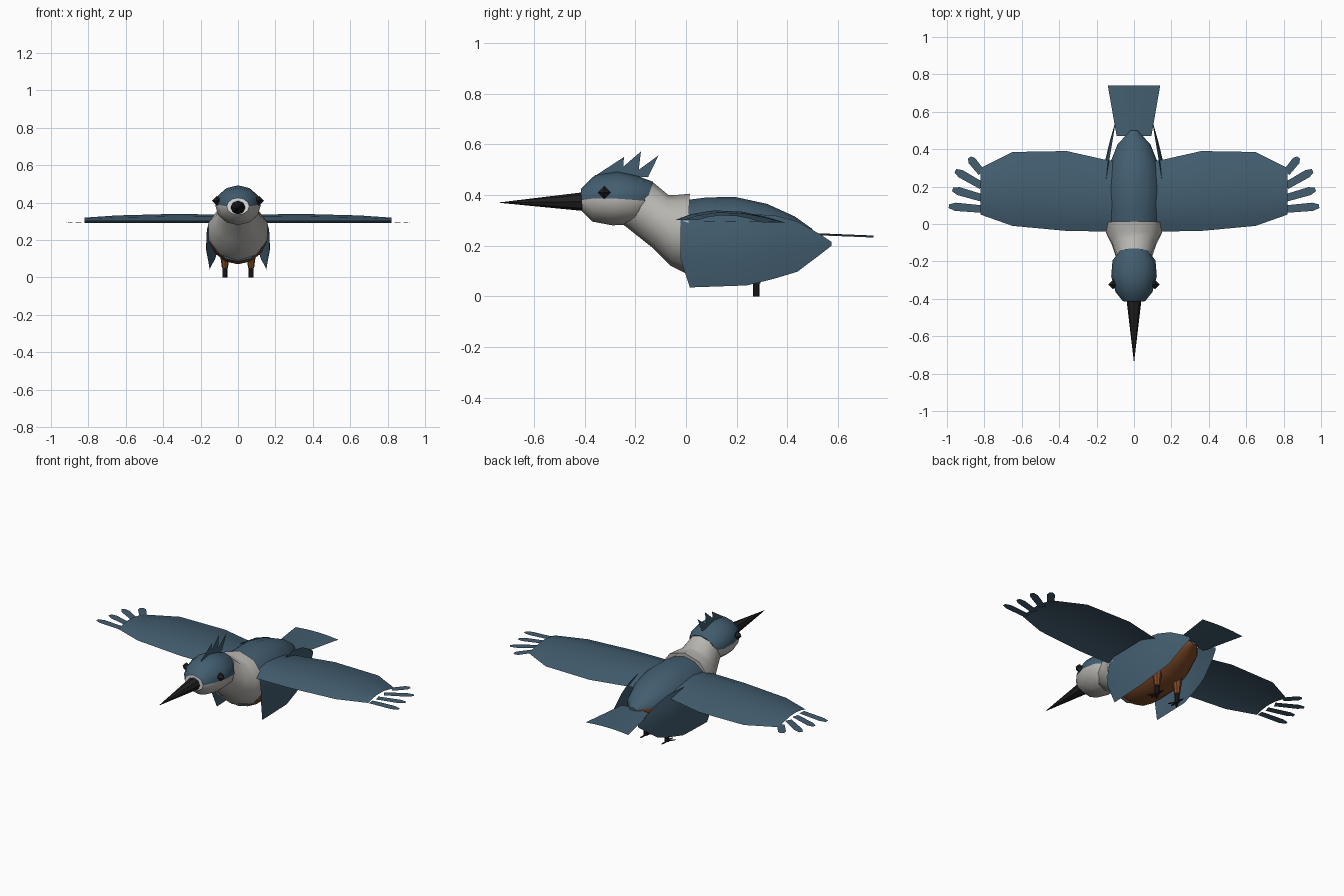
import bpy, math
from mathutils import Vector

old = bpy.data.objects.get("Cube")
if old:
    bpy.data.objects.remove(old, do_unlink=True)


def material(name, rgb):
    m = bpy.data.materials.new(name)
    m.use_nodes = True
    m.diffuse_color = (*rgb, 1)
    m.node_tree.nodes["Principled BSDF"].inputs["Base Color"].default_value = (*rgb, 1)
    return m


BLUE = material("slate blue", (0.055, 0.11, 0.16))
GREY = material("pale grey", (0.47, 0.46, 0.43))
RUST = material("rust brown", (0.2, 0.065, 0.02))
BLACK = material("soft black", (0.015, 0.014, 0.014))
WHITE = material("white", (0.85, 0.85, 0.85))


def make(name, verts, faces, mats, rule=None, smooth=40):
    """Create a mesh object; rule maps a face to a material slot."""
    mesh = bpy.data.meshes.new(name)
    mesh.from_pydata(verts, [], faces)
    obj = bpy.data.objects.new(name, mesh)
    bpy.context.collection.objects.link(obj)
    for m in mats:
        mesh.materials.append(m)
    if rule:
        for p in mesh.polygons:
            p.material_index = rule(p)
    if smooth:
        bpy.ops.object.select_all(action="DESELECT")
        obj.select_set(True)
        bpy.context.view_layer.objects.active = obj
        bpy.ops.object.shade_smooth_by_angle(angle=math.radians(smooth))
    return obj


def loft(name, rings, sides, mats, rule=None, caps=(True, True), smooth=40):
    """Skin elliptical rings given as (top y, top z, bottom y, bottom z, half width)."""
    verts = []
    for ty, tz, by, bz, w in rings:
        for k in range(sides):
            a = math.tau * k / sides
            t = (1 + math.cos(a)) / 2
            verts.append((w * math.sin(a), by + (ty - by) * t, bz + (tz - bz) * t))
    faces = []
    for r in range(len(rings) - 1):
        for k in range(sides):
            a, b = r * sides + k, r * sides + (k + 1) % sides
            faces.append((a, a + sides, b + sides, b))
    if caps[0]:
        faces.append(tuple(range(sides)))
    if caps[1]:
        faces.append(tuple(reversed(range(len(verts) - sides, len(verts)))))
    return make(name, verts, faces, mats, rule, smooth)


def sheet(name, rows, mats, smooth=40):
    """Skin equal-length rows of points into an open surface."""
    n = len(rows[0])
    faces = [(r * n + k, r * n + k + 1, (r + 1) * n + k + 1, (r + 1) * n + k)
             for r in range(len(rows) - 1) for k in range(n - 1)]
    return make(name, [p for row in rows for p in row], faces, mats, None, smooth)


# Body: blue back over a rusty belly
SIDES = 14
loft("body", [(0.0, 0.38, 0.0, 0.085, 0.15), (0.08, 0.39, 0.07, 0.07, 0.16),
              (0.19, 0.393, 0.18, 0.075, 0.158), (0.32, 0.365, 0.31, 0.115, 0.135),
              (0.43, 0.315, 0.42, 0.175, 0.09), (0.5, 0.265, 0.5, 0.235, 0.02)],
     SIDES, [BLUE, RUST],
     lambda p: 0 if p.index % SIDES in (0, 1, 2, SIDES - 3, SIDES - 2, SIDES - 1) else 1)

# Neck and flared collar
loft("neck", [(-0.13, 0.45, -0.25, 0.285, 0.09), (-0.07, 0.4, -0.13, 0.19, 0.125),
              (-0.04, 0.4, -0.06, 0.12, 0.155), (0.015, 0.405, 0.0, 0.09, 0.165)],
     10, [GREY])

# Head: blue cap above a pale throat, with white at the beak root
HEAD = [(-0.415, 0.425, -0.41, 0.335, 0.06), (-0.36, 0.478, -0.37, 0.295, 0.098),
        (-0.27, 0.492, -0.29, 0.28, 0.122), (-0.19, 0.475, -0.2, 0.285, 0.115),
        (-0.13, 0.452, -0.18, 0.3, 0.085)]
HS = 12
loft("head", HEAD, HS, [BLUE, GREY, WHITE],
     lambda p: 2 if p.index == HS * (len(HEAD) - 1)
     else (0 if p.index % HS in (0, 1, 2, 9, 10, 11) else 1))

# Beak
loft("beak", [(-0.405, 0.411, -0.405, 0.337, 0.04), (-0.735, 0.371, -0.735, 0.369, 0.001)],
     8, [BLACK])

# Crest of thin upright feathers
for i, (y0, y1, ty, tz) in enumerate([(-0.36, -0.25, -0.245, 0.55),
                                      (-0.29, -0.19, -0.178, 0.572),
                                      (-0.22, -0.15, -0.108, 0.557)]):
    make(f"crest_feather_{i + 1}", [(0, y0, 0.475), (0, y1, 0.47), (0, ty, tz)],
         [(0, 1, 2)], [BLUE], smooth=0)

# Tail fan, gently arched
sheet("tail", [[(u * w, y, z + 0.008 * (1 - u * u)) for u in (-1, -0.5, 0, 0.5, 1)]
               for y, z, w in ((0.47, 0.243, 0.093), (0.74, 0.232, 0.14))], [BLUE])

for s, side in ((1, "left"), (-1, "right")):
    # Spread wing: stations of span, front y, rear y, crest height
    rows = []
    for x, y0, y1, crest in ((0.08, -0.035, 0.33, 0.338), (0.16, -0.04, 0.345, 0.338),
                             (0.36, -0.037, 0.39, 0.34), (0.65, -0.01, 0.385, 0.332),
                             (0.82, 0.05, 0.3, 0.32)):
        row = []
        for t in (0, 0.15, 0.35, 0.6, 0.8, 1):
            edge = 0.302 - 0.01 * t
            rise = math.sin(math.pi * t ** 0.8)
            row.append((s * x, y0 + (y1 - y0) * t, edge + (crest - edge) * rise))
        rows.append(row)
    sheet(f"{side}_wing", rows, [BLUE])

    # Fingered flight feathers at the wing tip
    for i, (by, tx, ty) in enumerate(((0.275, 0.88, 0.355), (0.205, 0.955, 0.285),
                                      (0.14, 0.97, 0.185), (0.08, 0.99, 0.095))):
        base, tip = Vector((s * 0.815, by, 0.296)), Vector((s * tx, ty, 0.294))
        d = (tip - base).normalized()
        n = Vector((-d.y, d.x, 0))
        mid = base.lerp(tip, 0.8)
        pts = [base - n * 0.02, mid - n * 0.022, tip - n * 0.01,
               tip + n * 0.01, mid + n * 0.022, base + n * 0.02]
        make(f"{side}_flight_feather_{i + 1}", pts, [tuple(range(6))], [BLUE], smooth=0)

    # Side covert hanging along the flank: y, bottom z, top z, outward x
    rows = []
    for y, z0, z1, x in ((-0.022, 0.15, 0.305, 0.168), (0.015, 0.035, 0.32, 0.172),
                         (0.24, 0.043, 0.325, 0.172), (0.35, 0.07, 0.32, 0.152),
                         (0.44, 0.097, 0.295, 0.13), (0.53, 0.165, 0.245, 0.105),
                         (0.575, 0.2, 0.215, 0.09)):
        row = []
        for t in (0, 0.4, 0.75, 1):
            z = z0 + (z1 - z0) * t
            row.append((s * (x - 1.1 * (z - 0.18) ** 2), y, z))
        rows.append(row)
    sheet(f"{side}_flank_covert", rows, [BLUE])

    # Eye
    bpy.ops.mesh.primitive_ico_sphere_add(subdivisions=1, radius=0.01)
    bpy.data.objects.remove(bpy.context.object, do_unlink=True)
    c, r = Vector((s * 0.112, -0.323, 0.41)), 0.026
    axes = [Vector(v) * r for v in ((1, 0, 0), (0, 1, 0), (0, 0, 1))]
    x, y, z = axes
    make(f"{side}_eye", [c + x, c - x, c + y, c - y, c + z, c - z],
         [(0, 2, 4), (2, 1, 4), (1, 3, 4), (3, 0, 4),
          (2, 0, 5), (1, 2, 5), (3, 1, 5), (0, 3, 5)], [BLACK], smooth=0)

    # Feathered thigh and thin shank
    for part, top, bottom, r1, r2, mat in (("thigh", 0.17, 0.05, 0.032, 0.016, RUST),
                                           ("shank", 0.06, 0.0, 0.013, 0.013, BLACK)):
        bpy.ops.mesh.primitive_cone_add(vertices=8, radius1=r2, radius2=r1,
                                        depth=top - bottom,
                                        location=(s * 0.07, 0.277, (top + bottom) / 2))
        bpy.context.object.name = f"{side}_{part}"
        bpy.context.object.data.materials.append(mat)

    # Flat toes: three forward, one back
    for i, deg in enumerate((-125, -90, -55, 90)):
        d = Vector((math.cos(math.radians(deg)), math.sin(math.radians(deg)), 0))
        n = Vector((-d.y, d.x, 0)) * 0.007
        o = Vector((s * 0.07, 0.277, 0.001))
        make(f"{side}_toe_{i + 1}", [o - n, o + d * 0.04 - n, o + d * 0.055, o + d * 0.04 + n, o + n],
             [(0, 1, 2, 3, 4)], [BLACK], smooth=0)
